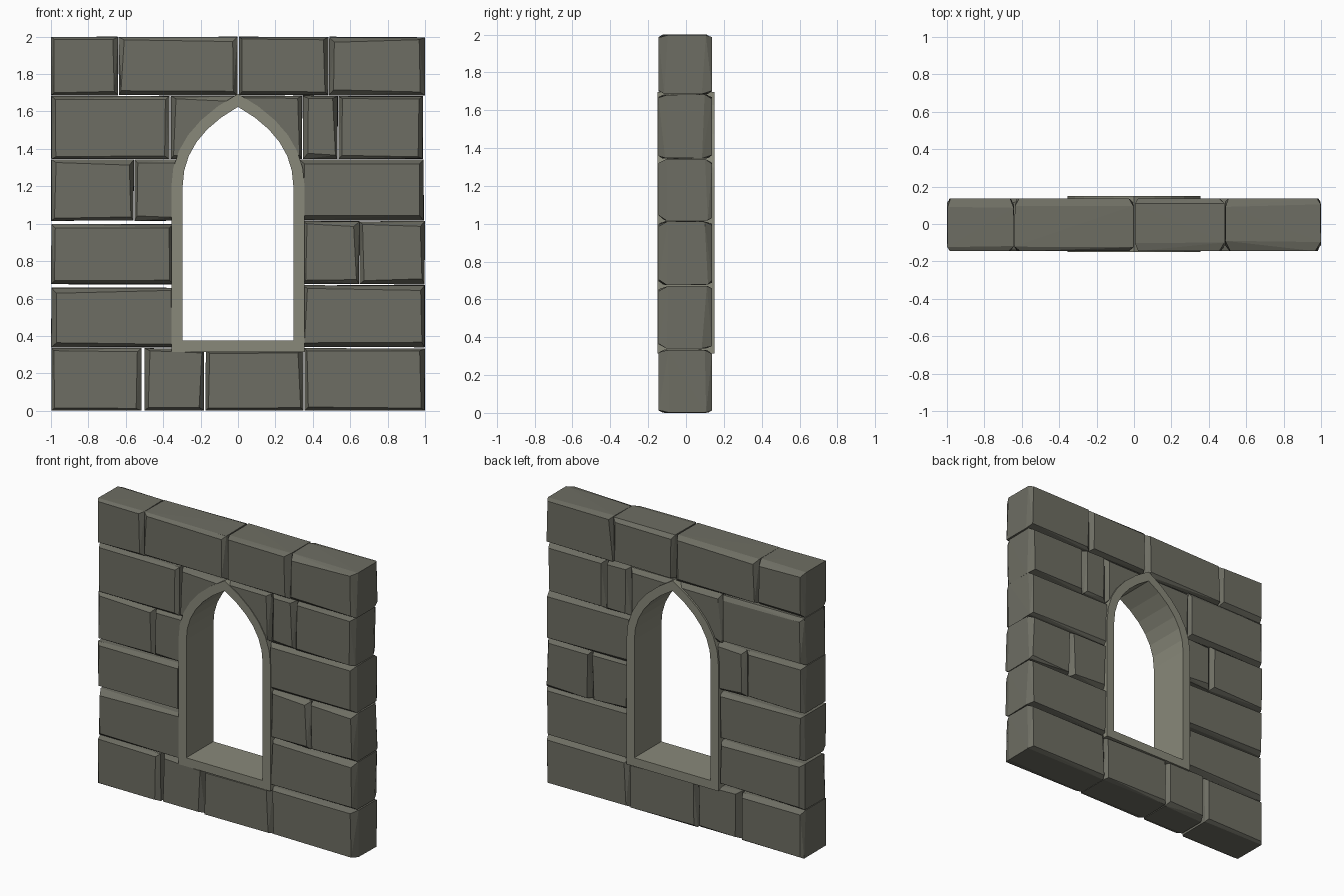
import bpy, bmesh, random
from itertools import product

if "Cube" in bpy.data.objects:
    bpy.data.objects.remove(bpy.data.objects["Cube"])

random.seed(7)
Y_FRONT, Y_BACK = -0.145, 0.137


def material(name, rgb):
    m = bpy.data.materials.new(name)
    m.diffuse_color = (*rgb, 1)
    m.use_nodes = True
    m.node_tree.nodes["Principled BSDF"].inputs["Base Color"].default_value = m.diffuse_color
    return m


stone_mat = material("stone", (0.155, 0.155, 0.125))
trim_mat = material("trim", (0.25, 0.25, 0.195))


def add_object(name, bm, mat):
    bmesh.ops.recalc_face_normals(bm, faces=bm.faces[:])
    me = bpy.data.meshes.new(name)
    bm.to_mesh(me)
    bm.free()
    me.materials.append(mat)
    ob = bpy.data.objects.new(name, me)
    bpy.context.collection.objects.link(ob)
    return ob


def stone(name, x0, x1, z0, z1):
    """Rough-hewn block: irregular chamfers around front and back faces."""
    bm = bmesh.new()
    for (x, sx), (z, sz), (y, sy) in product(
            ((x0, 1), (x1, -1)), ((z0, 1), (z1, -1)), ((Y_FRONT, 1), (Y_BACK, -1))):
        r = random.uniform
        bm.verts.new((x + sx * r(.014, .032), y, z + sz * r(.012, .032)))
        bm.verts.new((x + sx * r(0, .004), y + sy * r(.018, .055), z + sz * r(0, .004)))
    res = bmesh.ops.convex_hull(bm, input=bm.verts[:])
    loose = [v for v in bm.verts if not v.link_faces]
    bmesh.ops.delete(bm, geom=loose, context='VERTS')
    bmesh.ops.dissolve_limit(bm, angle_limit=0.01, verts=bm.verts[:], edges=bm.edges[:])
    return add_object(name, bm, stone_mat)


def arch(w, base, apex, shoulder, spring=1.2, n=6):
    """Pointed window outline, starting bottom left and going over the top."""
    left = []
    for i in range(n + 1):
        t = i / n
        left.append((-w * (1 - t * t),
                     (1 - t) ** 2 * spring + 2 * t * (1 - t) * shoulder + t * t * apex))
    right = [(-x, z) for x, z in reversed(left[:-1])]
    return [(-w, base)] + left + right + [(w, base)]


# Stone courses: bottom, top, block extents in x
courses = [
    (0.00, 0.335, [(-1, -.513), (-.502, -.178), (-.175, .352), (.355, 1)]),
    (0.338, 0.66, [(-1, -.34), (.34, 1)]),
    (0.675, 1.0, [(-1, -.34), (.34, .65), (.65, 1)]),
    (1.015, 1.345, [(-1, -.555), (-.555, -.325), (.325, .995)]),
    (1.345, 1.685, [(-1, -.365), (.345, .535), (.535, .99)]),
    (1.685, 2.0, [(-1, -.64), (-.64, -.003), (.003, .485), (.485, 1)]),
]
for row, (z0, z1, blocks) in enumerate(courses, 1):
    # left ends of the middle courses on the right side tuck under neighbours
    for i, (x0, x1) in enumerate(blocks, 1):
        top = z1
        if x0 > 0.3 and row in (2, 3):
            top = z1 + 0.014
        stone(f"stone_row{row}_{i}", x0, x1, z0, top)

# Window surround
outer = arch(.356, .315, 1.695, 1.5)
inner = arch(.296, .375, 1.625, 1.46)
bm = bmesh.new()
rings = [[bm.verts.new((x, y, z)) for x, z in prof]
         for prof, y in ((outer, -.15), (inner, -.15), (inner, .15), (outer, .15))]
n = len(outer)
for a in range(4):
    A, B = rings[a], rings[(a + 1) % 4]
    for i in range(n):
        j = (i + 1) % n
        bm.faces.new((A[i], A[j], B[j], B[i]))
add_object("window_surround", bm, trim_mat)

# Cutter running midway through the surround
bm = bmesh.new()
mid = arch(.33, .345, 1.665, 1.48)
face = bm.faces.new([bm.verts.new((x, -.3, z)) for x, z in mid])
ext = bmesh.ops.extrude_face_region(bm, geom=[face], use_keep_orig=True)
for v in ext["geom"]:
    if isinstance(v, bmesh.types.BMVert):
        v.co.y = .3
cutter = add_object("arch_cutter", bm, stone_mat)
cutter.hide_render = True

# Stones above the arch shoulders, trimmed to the arch
for side, x0, x1 in (("left", -.362, -.001), ("right", .001, .345)):
    ob = stone(f"arch_stone_{side}", x0, x1, 1.345, 1.685)
    mod = ob.modifiers.new("arch_cut", 'BOOLEAN')
    mod.operation = 'DIFFERENCE'
    mod.solver = 'EXACT'
    mod.object = cutter
    bpy.context.view_layer.objects.active = ob
    bpy.ops.object.modifier_apply(modifier=mod.name)
bpy.data.objects.remove(cutter)
